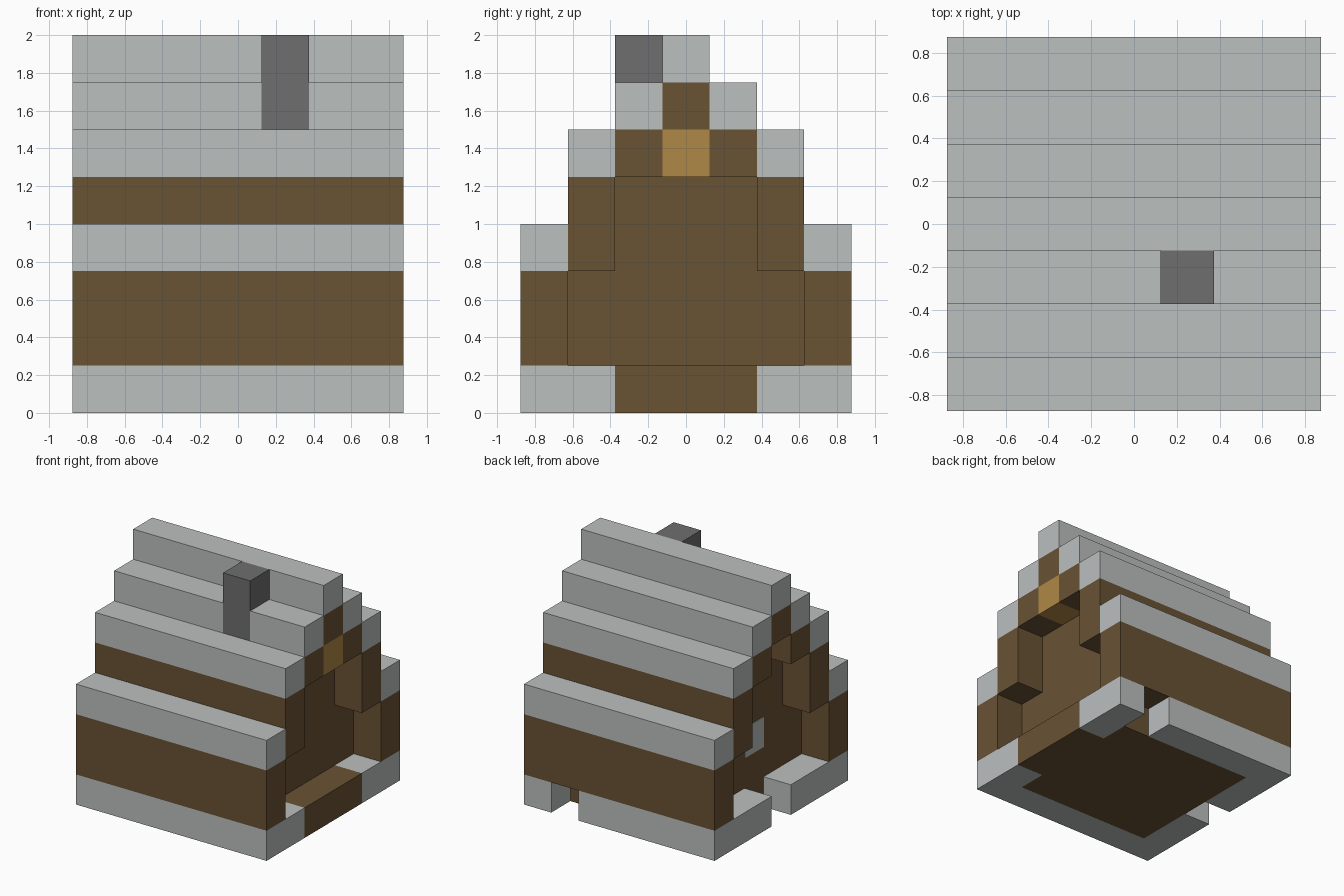
import bpy
import bmesh

CELL = 0.25   # edge length of one building block
HALF = 3.5    # half of the seven-block footprint

default = bpy.data.objects.get("Cube")
if default:
    bpy.data.objects.remove(default, do_unlink=True)


def make_material(name, rgb):
    mat = bpy.data.materials.new(name)
    mat.use_nodes = True
    color = (*rgb, 1.0)
    mat.diffuse_color = color
    bsdf = mat.node_tree.nodes["Principled BSDF"]
    bsdf.inputs["Base Color"].default_value = color
    bsdf.inputs["Roughness"].default_value = 0.9
    return mat


STONE = make_material("light grey stone", (0.50, 0.525, 0.52))
WOOD = make_material("dark brown wood", (0.141, 0.084, 0.034))
PLANK = make_material("golden wood", (0.43, 0.246, 0.061))
BRICK = make_material("dark grey brick", (0.156, 0.156, 0.156))


def block(name, mat, x, y, z):
    """Box spanning block-grid ranges x, y and z, each (start, end)."""
    bm = bmesh.new()
    bmesh.ops.create_cube(bm, size=1.0)
    for v in bm.verts:
        v.co.x = (x[v.co.x > 0] - HALF) * CELL
        v.co.y = (y[v.co.y > 0] - HALF) * CELL
        v.co.z = z[v.co.z > 0] * CELL
    mesh = bpy.data.meshes.new(name)
    bm.to_mesh(mesh)
    bm.free()
    mesh.materials.append(mat)
    obj = bpy.data.objects.new(name, mesh)
    bpy.context.collection.objects.link(obj)
    return obj


def front_and_back(name, mat, x, y, z):
    """The same box at the front and mirrored to the back."""
    block("front_" + name, mat, x, y, z)
    block("back_" + name, mat, x, (7 - y[1], 7 - y[0]), z)


FULL = (0, 7)

# Floor and side step
block("floor", WOOD, (1, 6), (1, 6), (0, 1))
block("left_step", WOOD, (6, 7), (2, 5), (0, 1))

# Stone foundation, open at the doorway and at one gap in the back
block("front_foundation", STONE, FULL, (0, 1), (0, 1))
block("back_foundation", STONE, (0, 5), (6, 7), (0, 1))
block("back_corner_stone", STONE, (6, 7), (6, 7), (0, 1))
front_and_back("left_foundation", STONE, (6, 7), (1, 2), (0, 1))
block("right_front_foundation", STONE, (0, 1), (1, 3), (0, 1))
block("right_back_foundation", STONE, (0, 1), (4, 6), (0, 1))

# Walls, with the end walls set back one block
front_and_back("lower_wall", WOOD, FULL, (0, 1), (1, 3))
front_and_back("upper_wall", WOOD, FULL, (1, 2), (3, 5))
block("lower_room", WOOD, (1, 6), (1, 6), (1, 3))
block("upper_room", WOOD, (1, 6), (2, 5), (3, 5))

# Stone panel over the doorway
block("door_panel", STONE, (0.98, 1), (3, 4), (2, 3))

# Overhanging gable
front_and_back("gable_beam", WOOD, FULL, (2, 3), (5, 6))
block("attic", WOOD, (1, 6), (3, 4), (5, 6))
block("gable_plank", PLANK, (6, 7), (3, 4), (5, 6))
block("ridge_beam", WOOD, FULL, (3, 4), (6, 7))

# Stepped stone roof
front_and_back("eave_roof", STONE, FULL, (0, 1), (3, 4))
front_and_back("middle_roof", STONE, FULL, (1, 2), (5, 6))
block("front_upper_roof_right", STONE, (0, 4), (2, 3), (6, 7))
block("front_upper_roof_left", STONE, (5, 7), (2, 3), (6, 7))
block("back_upper_roof", STONE, FULL, (4, 5), (6, 7))
block("roof_ridge", STONE, FULL, (3, 4), (7, 8))

# Chimney set into the front slope
block("chimney", BRICK, (4, 5), (2, 3), (6, 8))
